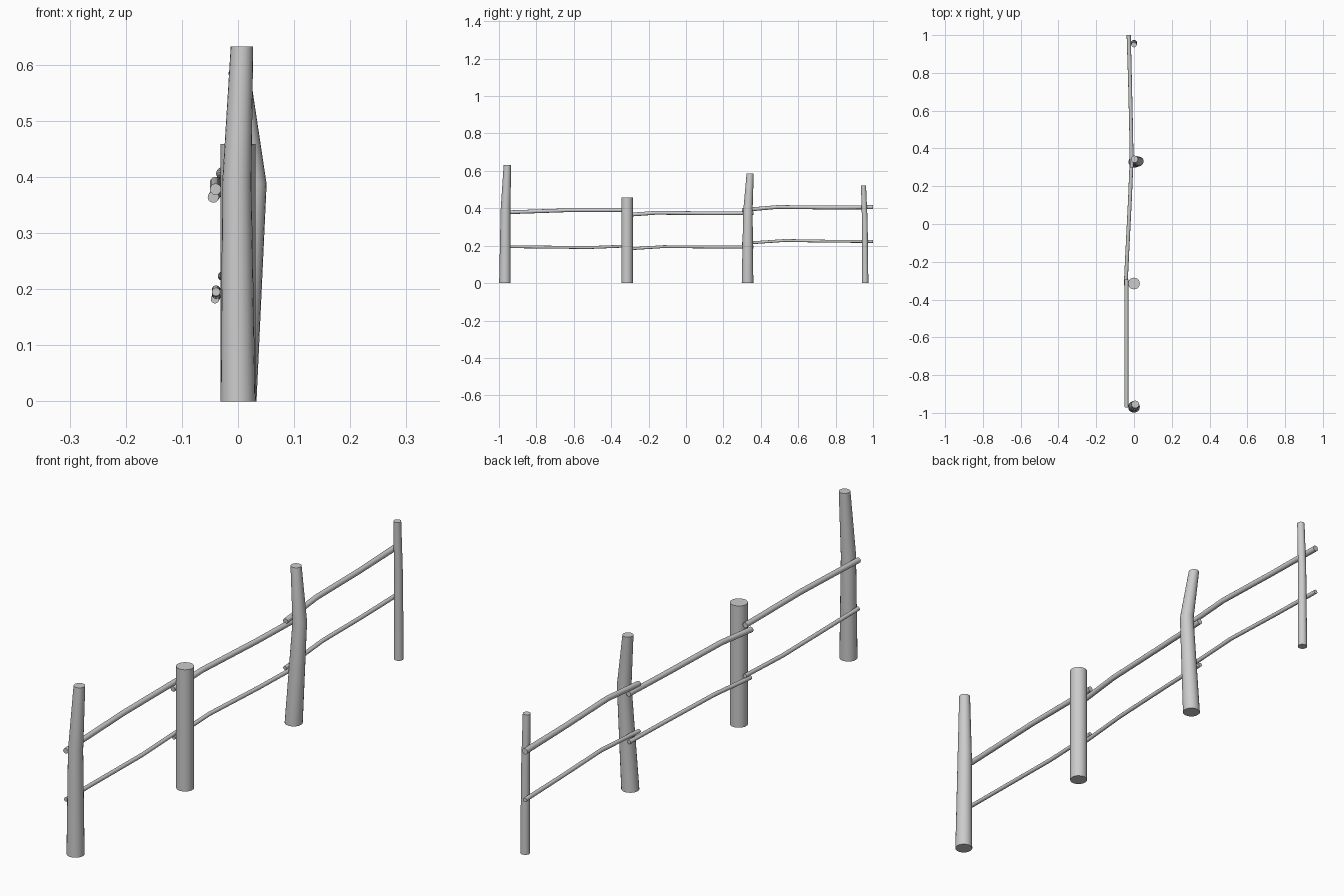
import bpy, bmesh, math
from mathutils import Vector

if "Cube" in bpy.data.objects:
    bpy.data.objects.remove(bpy.data.objects["Cube"])


def limb(name, points, level=False, sides=20):
    """Capped tube through (x, y, z, radius) points; level=True keeps rings horizontal."""
    bm = bmesh.new()
    pts = [Vector(p[:3]) for p in points]
    rings = []
    for i, p in enumerate(points):
        d = (pts[min(i + 1, len(pts) - 1)] - pts[max(i - 1, 0)]).normalized()
        if level:
            u, v = Vector((1, 0, 0)), Vector((0, 1, 0))
        else:
            u = d.cross(Vector((0, 0, 1))).normalized()
            v = d.cross(u)
        ring = []
        for k in range(sides):
            a = 2 * math.pi * k / sides
            ring.append(bm.verts.new(pts[i] + p[3] * (math.cos(a) * u + math.sin(a) * v)))
        rings.append(ring)
    for a, b in zip(rings, rings[1:]):
        for k in range(sides):
            n = (k + 1) % sides
            bm.faces.new((a[k], a[n], b[n], b[k]))
    bm.faces.new(rings[0])
    bm.faces.new(rings[-1])
    bmesh.ops.recalc_face_normals(bm, faces=bm.faces)
    mesh = bpy.data.meshes.new(name)
    bm.to_mesh(mesh)
    bm.free()
    obj = bpy.data.objects.new(name, mesh)
    bpy.context.collection.objects.link(obj)
    bpy.ops.object.select_all(action='DESELECT')
    obj.select_set(True)
    bpy.context.view_layer.objects.active = obj
    bpy.ops.object.shade_smooth_by_angle(angle=math.radians(40))


# Upright posts, each slightly crooked and tapering
posts = [
    [(0, -.968, 0, .031), (-.002, -.965, .39, .026), (.007, -.955, .632, .02)],
    [(0, -.315, 0, .031), (0, -.315, .459, .031)],
    [(.002, .329, 0, .031), (.026, .331, .387, .025), (.002, .343, .587, .019)],
    [(0, .958, 0, .017), (0, .956, .33, .015), (0, .949, .523, .0135)],
]
for i, p in enumerate(posts):
    limb(f"post_{i + 1}", p, level=True)

# Upper rails, one bent branch per bay
upper = [
    [(-.04, -.97, .378, .01), (-.04, -.62, .39, .01), (-.04, -.295, .39, .01)],
    [(-.044, -.325, .364, .01), (-.036, -.16, .376, .01),
     (-.021, .14, .373, .01), (-.012, .36, .374, .01)],
    [(-.012, .3, .39, .01), (-.015, .49, .407, .01),
     (-.021, .75, .404, .01), (-.028, 1.0, .406, .011)],
]
# Lower rails, a little thinner
lower = [
    [(-.039, -.97, .195, .0075), (-.039, -.52, .19, .0075), (-.039, -.295, .199, .0075)],
    [(-.041, -.325, .182, .0075), (-.035, -.12, .195, .0075), (-.021, .15, .193, .0075),
     (-.014, .36, .193, .0075)],
    [(-.014, .3, .212, .0075), (-.017, .53, .228, .0075),
     (-.022, .76, .224, .0075), (-.028, 1.0, .223, .008)],
]
for i, (u, l) in enumerate(zip(upper, lower)):
    limb(f"upper_rail_{i + 1}", u)
    limb(f"lower_rail_{i + 1}", l)
